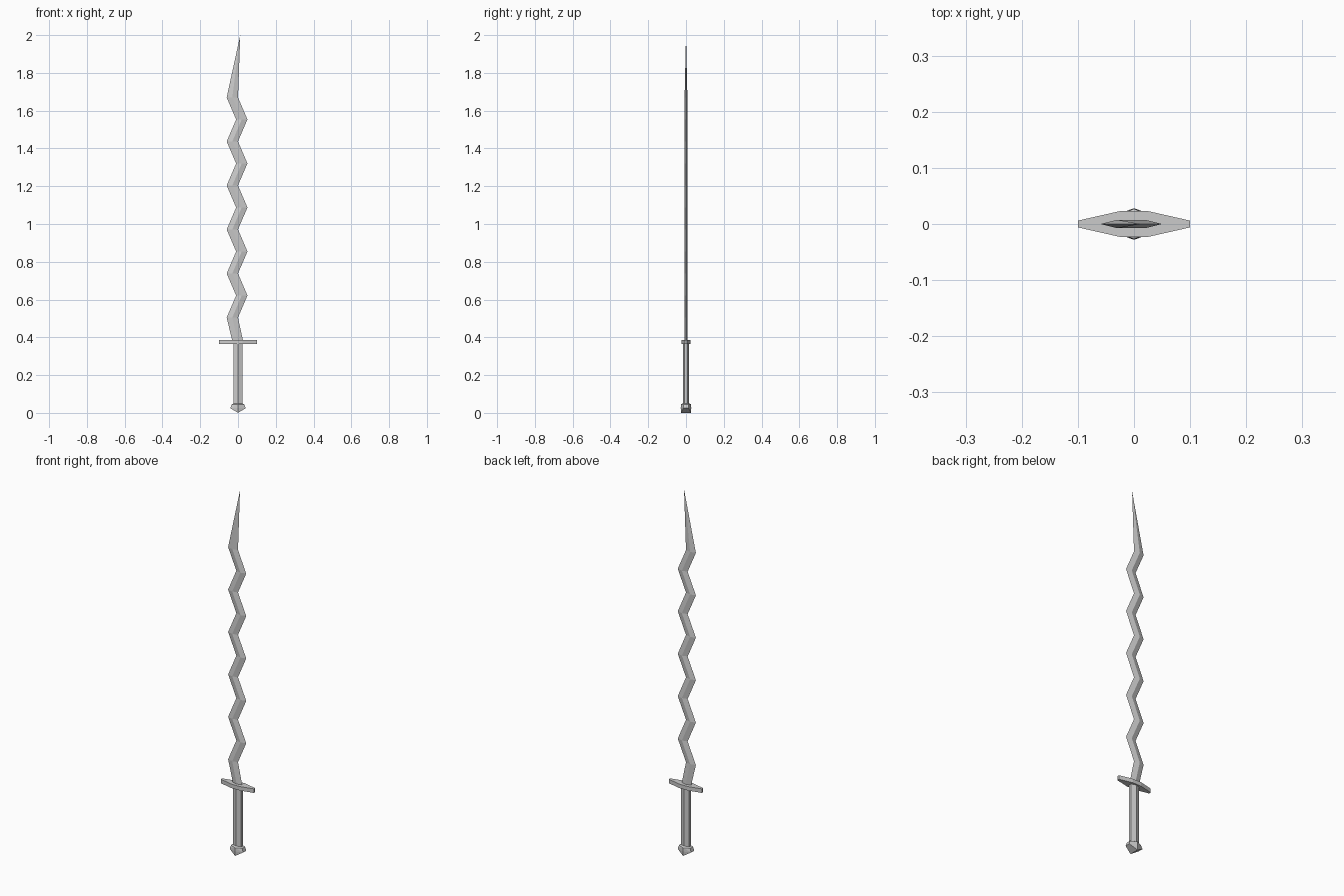
import bpy, bmesh

if "Cube" in bpy.data.objects:
    bpy.data.objects.remove(bpy.data.objects["Cube"])


def finish(name, bm):
    bmesh.ops.recalc_face_normals(bm, faces=bm.faces)
    mesh = bpy.data.meshes.new(name)
    bm.to_mesh(mesh)
    bm.free()
    obj = bpy.data.objects.new(name, mesh)
    bpy.context.collection.objects.link(obj)
    return obj


def prism(name, outline, z0, z1):
    bm = bmesh.new()
    face = bm.faces.new([bm.verts.new((x, y, z0)) for x, y in outline])
    top = bmesh.ops.extrude_face_region(bm, geom=[face])["geom"]
    verts = [v for v in top if isinstance(v, bmesh.types.BMVert)]
    bmesh.ops.translate(bm, vec=(0, 0, z1 - z0), verts=verts)
    if not face.is_valid or len(bm.faces) < len(outline) + 2:
        bm.faces.new([v for v in bm.verts if v not in verts])
    return finish(name, bm)


def hexagon(wx, wy, side_y):
    return [(0, -wy), (wx, -side_y), (wx, side_y),
            (0, wy), (-wx, side_y), (-wx, -side_y)]


# Wavy blade: diamond section stepped through a zigzag, ending in a point
stations = [(0.38, -0.030, 0.027)]
for i in range(11):
    z = 0.505 + i * 0.1165
    stations.append((z, -0.06, 0.0) if i % 2 == 0 else (z, -0.01, 0.05))
bm = bmesh.new()
rings = []
for z, left, right in stations:
    mid = (left + right) / 2
    rings.append([bm.verts.new(p) for p in
                  ((left, 0, z), (mid, -0.0075, z), (right, 0, z), (mid, 0.0075, z))])
for a, b in zip(rings, rings[1:]):
    for i in range(4):
        j = (i + 1) % 4
        bm.faces.new((a[i], a[j], b[j], b[i]))
tip = bm.verts.new((0.012, 0, 2.0))
for i in range(4):
    bm.faces.new((rings[-1][i], rings[-1][(i + 1) % 4], tip))
bm.faces.new(rings[0][::-1])
finish("blade", bm)

# Crossguard: tapered towards both ends
half = [(0.025, -0.023), (0.1, -0.006), (0.1, 0.006), (0.025, 0.023)]
prism("crossguard", half + [(-x, -y) for x, y in half], 0.365, 0.387)

# Six-sided grip
prism("grip", hexagon(0.025, 0.017, 0.008), 0.035, 0.37)

# Faceted pommel: bottom ridge, wide belt, narrower top
bm = bmesh.new()
points = [(0, -0.026, 0.0), (0, 0.026, 0.0)]
points += [(x, y, 0.025) for x, y in hexagon(0.041, 0.028, 0.014)]
points += [(x, y, 0.045) for x, y in hexagon(0.034, 0.027, 0.012)]
points += [(x, y, 0.054) for x, y in hexagon(0.012, 0.012, 0.006)]
for p in points:
    bm.verts.new(p)
bmesh.ops.convex_hull(bm, input=bm.verts)
finish("pommel", bm)
